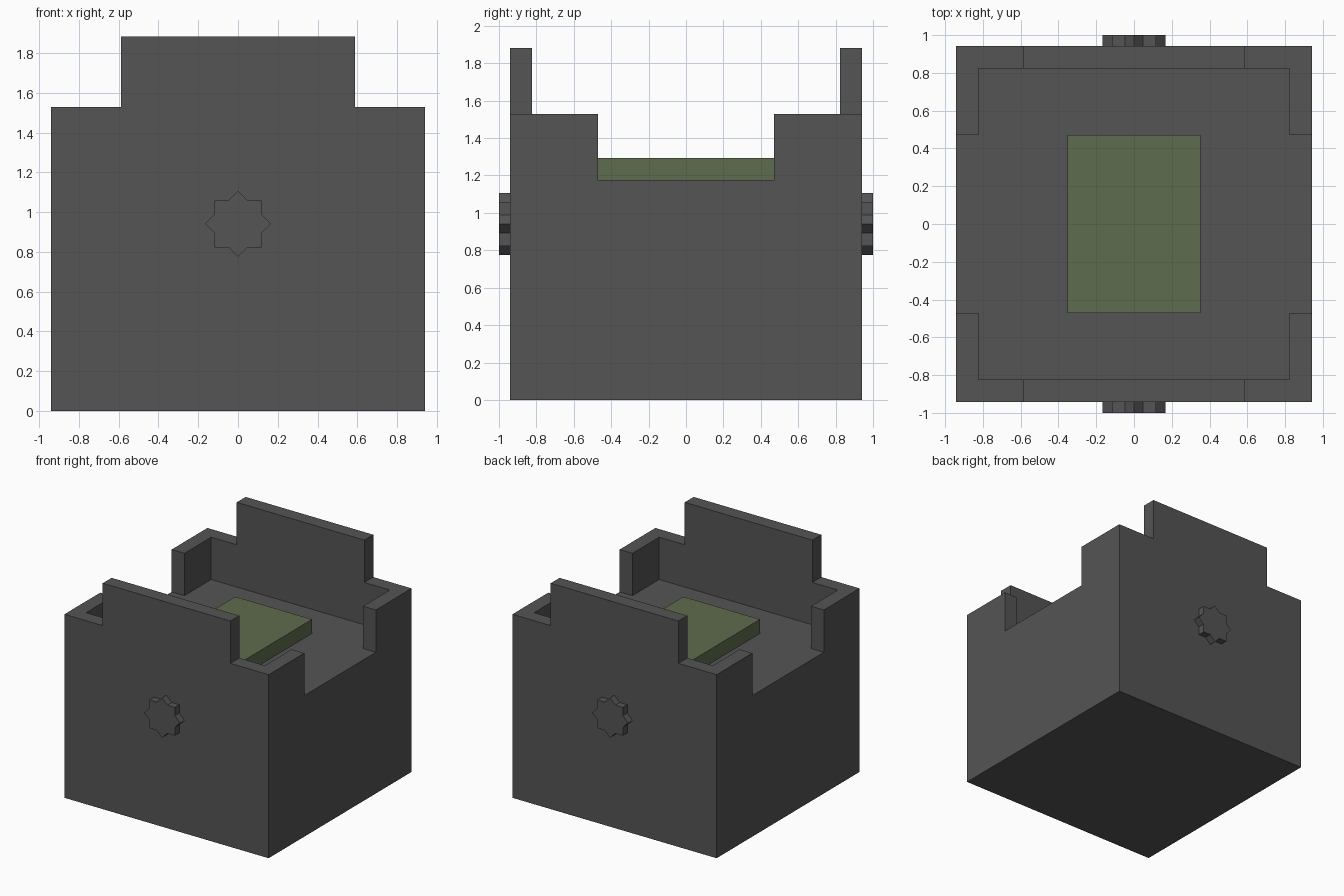
import bpy
import bmesh
import math
from mathutils import Matrix, Vector

U = 2 / 17  # module size: every part is a whole or half multiple of this

if "Cube" in bpy.data.objects:
    bpy.data.objects.remove(bpy.data.objects["Cube"], do_unlink=True)


def make_material(name, rgb):
    mat = bpy.data.materials.new(name)
    mat.use_nodes = True
    mat.diffuse_color = (*rgb, 1)
    bsdf = next(n for n in mat.node_tree.nodes if n.type == "BSDF_PRINCIPLED")
    bsdf.inputs["Base Color"].default_value = (*rgb, 1)
    return mat


grey = make_material("dark grey", (0.089, 0.089, 0.089))
green = make_material("moss green", (0.113, 0.150, 0.077))


def prism(name, outline, low, high, mat, matrix=Matrix()):
    """Extrude a closed outline from low to high along local z, in modules."""
    bm = bmesh.new()
    face = bm.faces.new([bm.verts.new((x, y, low)) for x, y in outline])
    top = bmesh.ops.extrude_face_region(bm, geom=[face])["geom"]
    bmesh.ops.translate(bm, vec=Vector((0, 0, high - low)),
                        verts=[v for v in top if isinstance(v, bmesh.types.BMVert)])
    bm.transform(Matrix.Scale(U, 4) @ matrix)
    bmesh.ops.recalc_face_normals(bm, faces=bm.faces)
    mesh = bpy.data.meshes.new(name)
    bm.to_mesh(mesh)
    bm.free()
    mesh.materials.append(mat)
    obj = bpy.data.objects.new(name, mesh)
    bpy.context.collection.objects.link(obj)
    return obj


def rect(x0, x1, y0, y1):
    return [(x0, y0), (x1, y0), (x1, y1), (x0, y1)]


def carve(target, cutter):
    """Subtract the cutter from the target and discard it."""
    cutter.hide_render = True
    mod = target.modifiers.new("carve", "BOOLEAN")
    mod.operation = "DIFFERENCE"
    mod.solver = "EXACT"
    mod.object = cutter
    bpy.context.view_layer.objects.active = target
    bpy.ops.object.modifier_apply(modifier=mod.name)
    bpy.data.objects.remove(cutter, do_unlink=True)


# Block with a recessed floor, surrounding walls and side openings
body = prism("body", rect(-8, 8, -8, 8), 0, 16, grey)
cross = [(9, -4), (9, 4), (7, 4), (7, 7), (-7, 7), (-7, 4),
         (-9, 4), (-9, -4), (-7, -4), (-7, -7), (7, -7), (7, -4)]
carve(body, prism("well_cutter", cross, 10, 17, grey))

# Lower the corners so only the middle of the front and back walls is tall
for side in (-1, 1):
    xs = sorted((5 * side, 9 * side))
    carve(body, prism("corner_cutter", rect(*xs, -9, 9), 13, 17, grey))

# Raised slab on the floor
prism("floor_slab", rect(-3, 3, -4, 4), 10, 11, green)

# Eight-pointed stars on the front and back, each the union of two squares
star = []
for i in range(16):
    radius = math.sqrt(2) if i % 2 == 0 else 1 / math.cos(math.pi / 8)
    angle = i * math.pi / 8
    star.append((radius * math.cos(angle), radius * math.sin(angle)))
for name, turn in (("front_star", 0), ("back_star", math.pi)):
    place = (Matrix.Rotation(turn, 4, "Z") @ Matrix.Translation((0, -8, 8))
             @ Matrix.Rotation(math.pi / 2, 4, "X"))
    prism(name, star, 0, 0.5, grey, place)
